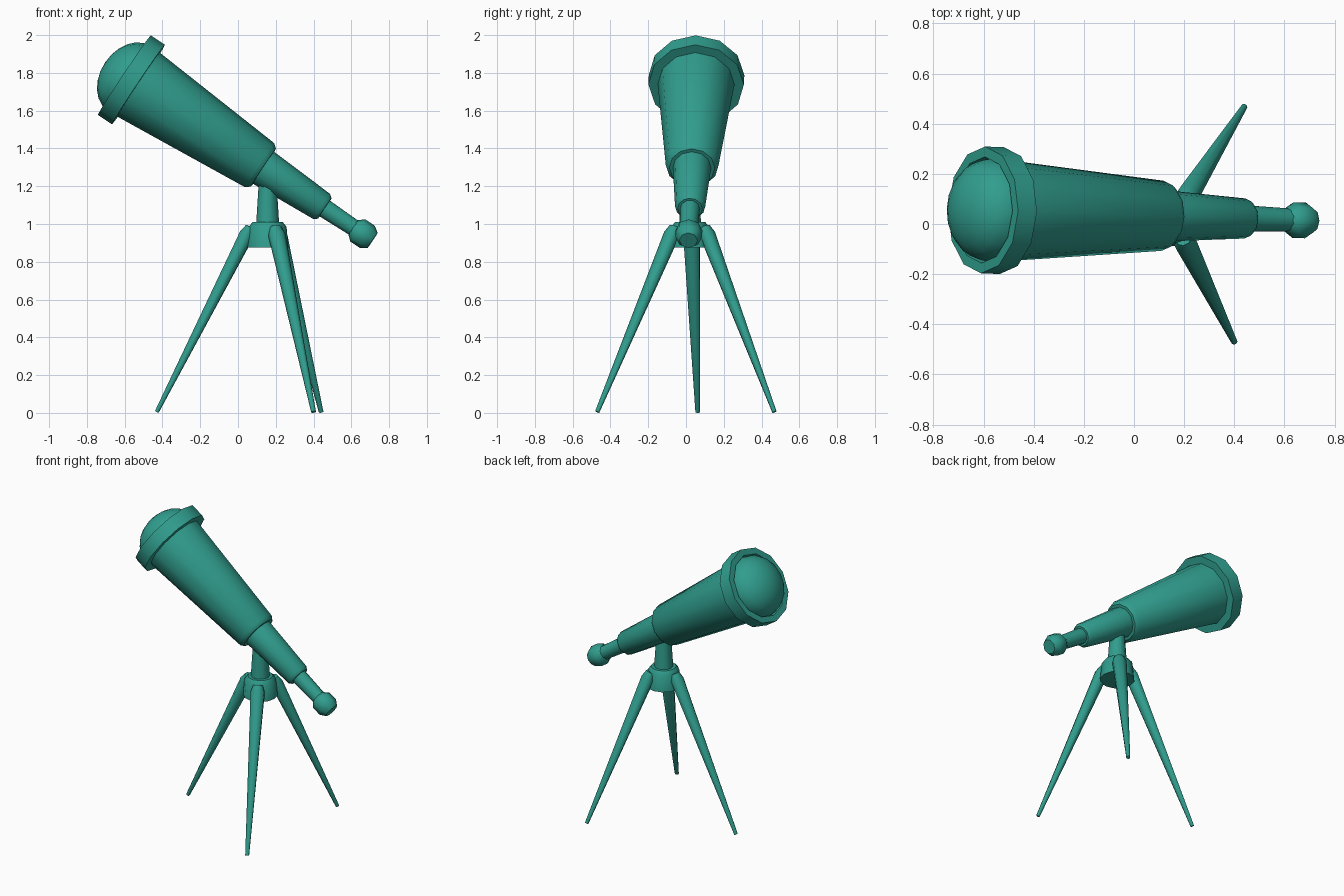
import bpy, bmesh, math
from mathutils import Vector

if "Cube" in bpy.data.objects:
    bpy.data.objects.remove(bpy.data.objects["Cube"])

teal = bpy.data.materials.new("teal")
teal.diffuse_color = (0.03, 0.34, 0.27, 1)
teal.use_nodes = True
teal.node_tree.nodes["Principled BSDF"].inputs["Base Color"].default_value = teal.diffuse_color


def lathe(name, start, end, profile, sides, angle=40, squash=1.0, turn=0.0):
    """Revolve (distance, radius) pairs around the line start -> end."""
    start, end = Vector(start), Vector(end)
    q = (end - start).to_track_quat('Z', 'Y')
    bm = bmesh.new()
    rings = []
    for d, r in profile:
        if r == 0:
            rings.append([bm.verts.new(start + q @ Vector((0, 0, d)))])
            continue
        ring = []
        for i in range(sides):
            a = 2 * math.pi * i / sides + turn
            p = Vector((r * math.cos(a), r * squash * math.sin(a), d))
            ring.append(bm.verts.new(start + q @ p))
        rings.append(ring)
    for a, b in zip(rings, rings[1:]):
        for i in range(sides):
            j = (i + 1) % sides
            if len(a) == 1:
                bm.faces.new((a[0], b[j], b[i]))
            elif len(b) == 1:
                bm.faces.new((a[i], a[j], b[0]))
            else:
                bm.faces.new((a[i], a[j], b[j], b[i]))
    for ring in (rings[0], rings[-1]):
        if len(ring) > 1:
            bm.faces.new(ring)
    bmesh.ops.recalc_face_normals(bm, faces=bm.faces)
    me = bpy.data.meshes.new(name)
    bm.to_mesh(me)
    bm.free()
    me.materials.append(teal)
    ob = bpy.data.objects.new(name, me)
    bpy.context.collection.objects.link(ob)
    bpy.ops.object.select_all(action='DESELECT')
    ob.select_set(True)
    bpy.context.view_layer.objects.active = ob
    bpy.ops.object.shade_smooth_by_angle(angle=math.radians(angle))
    return ob


# Optical axis, from the big lens down to the eyepiece
LENS, EYE = (-0.602, 0.056, 1.788), (0.715, 0.013, 0.912)

# Telescope barrel sections
lathe("lens_ring", LENS, EYE,
      [(0.03, 0), (0.03, 0.205), (0, 0.212), (0, 0.253), (0.09, 0.253), (0.09, 0.19)], 12)
dome = [(0.03 - 0.152 * math.cos(t), 0.205 * math.sin(t))
        for t in (math.radians(15 * k) for k in range(1, 7))]
lathe("lens", LENS, EYE, [(-0.122, 0)] + dome, 16)
lathe("main_tube", LENS, EYE,
      [(0.07, 0.205), (0.86, 0.14), (0.885, 0.12)], 12)
lathe("middle_tube", LENS, EYE,
      [(0.86, 0.103), (1.255, 0.08), (1.275, 0.065)], 12)
lathe("inner_tube", LENS, EYE, [(1.25, 0.053), (1.50, 0.045)], 10, 50)
lathe("eyepiece", LENS, EYE,
      [(1.455, 0.045), (1.485, 0.071), (1.545, 0.071), (1.58, 0.048)], 8, 50)

# Tripod hub and column
HUB = Vector((0.157, 0.022, 0))
UP = Vector((0, 0, 1))
lathe("column", HUB, HUB + UP, [(0.95, 0.064), (1.27, 0.044)], 10)
lathe("hub", HUB, HUB + UP,
      [(0.875, 0.11), (0.985, 0.1), (1.01, 0.08)], 12)

# Three splayed legs
for name, x, y in (("left_leg", -0.43, 0.062),
                   ("front_leg", 0.40, -0.47),
                   ("back_leg", 0.44, 0.468)):
    foot = Vector((x, y, 0.005))
    out = (foot - HUB)
    out.z = 0
    top = HUB + out.normalized() * 0.095 + UP * 0.975
    n = (top - foot).length
    lathe(name, foot, top,
          [(0, 0.013), (n - 0.035, 0.047), (n + 0.01, 0.032)], 8, 50, 0.88, math.pi / 8)
